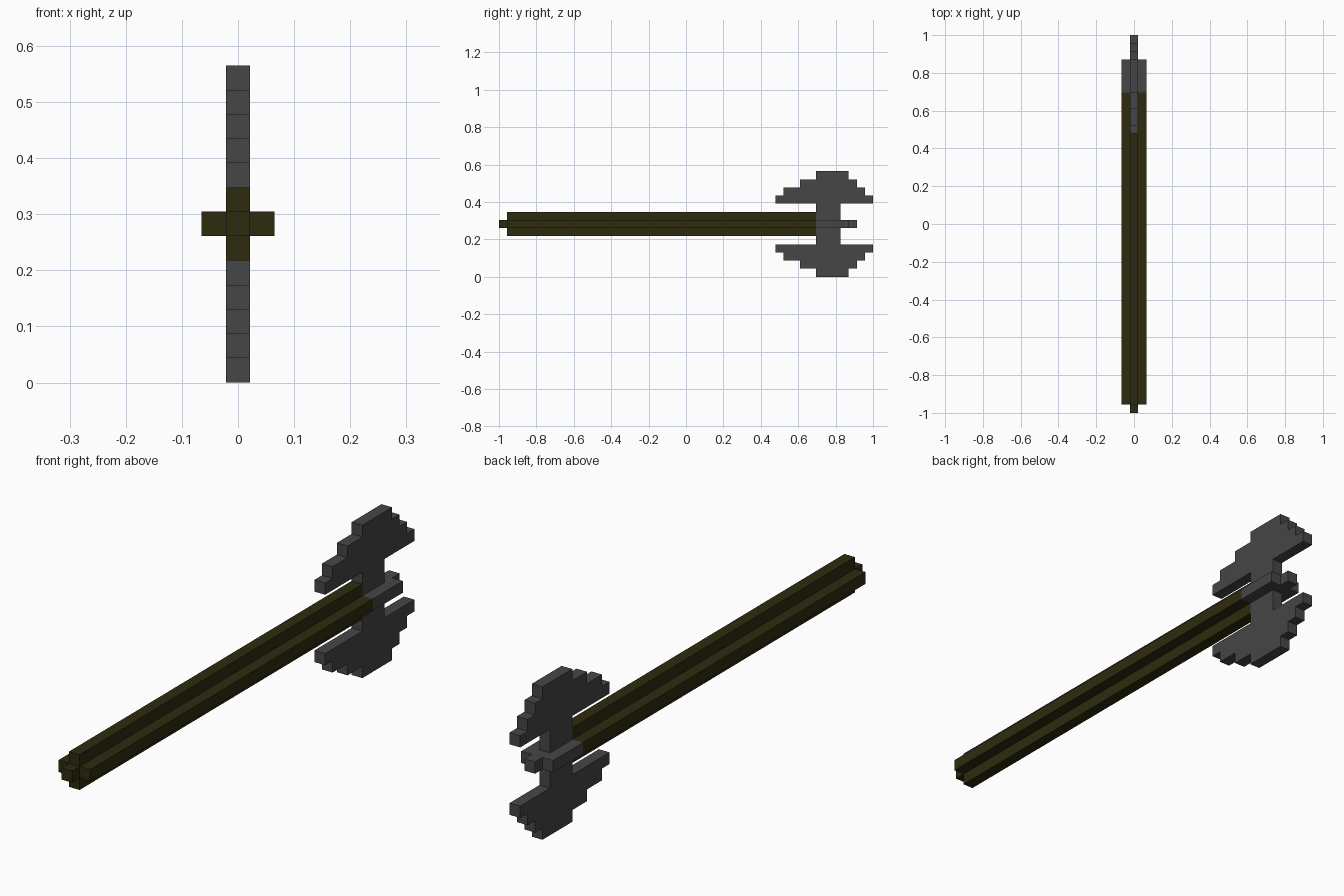
import bpy
import bmesh
from mathutils import Vector

cube = bpy.data.objects.get("Cube")
if cube:
    bpy.data.objects.remove(cube, do_unlink=True)

U = 2 / 46      # size of one block
MID = 6.5       # height of the shaft axis, in blocks


def make_material(name, rgb):
    mat = bpy.data.materials.new(name)
    mat.use_nodes = True
    color = (*rgb, 1)
    mat.diffuse_color = color
    bsdf = next(n for n in mat.node_tree.nodes if n.type == 'BSDF_PRINCIPLED')
    bsdf.inputs["Base Color"].default_value = color
    return mat


WOOD = make_material("dark_wood", (0.027, 0.024, 0.0045))
IRON = make_material("dark_iron", (0.061, 0.061, 0.061))


def prism(name, outline, offset, mat):
    """Extrude a closed outline (points in blocks) along offset."""
    bm = bmesh.new()
    face = bm.faces.new([bm.verts.new(p) for p in outline])
    ext = bmesh.ops.extrude_face_region(bm, geom=[face])
    moved = [v for v in ext["geom"] if isinstance(v, bmesh.types.BMVert)]
    bmesh.ops.translate(bm, verts=moved, vec=Vector(offset))
    bmesh.ops.recalc_face_normals(bm, faces=bm.faces)
    # blocks to model units, centred along y
    for v in bm.verts:
        v.co = Vector((v.co.x * U, v.co.y * U - 1, v.co.z * U))
    mesh = bpy.data.meshes.new(name)
    bm.to_mesh(mesh)
    bm.free()
    mesh.materials.append(mat)
    obj = bpy.data.objects.new(name, mesh)
    bpy.context.collection.objects.link(obj)
    return obj


def box(name, x0, x1, y0, y1, z0, z1, mat):
    outline = [(x0, y0, z0), (x1, y0, z0), (x1, y0, z1), (x0, y0, z1)]
    return prism(name, outline, (0, y1 - y0, 0), mat)


# Handle: plus-shaped shaft with a one-block pommel
quarter = [(1.5, 0.5), (0.5, 0.5), (0.5, 1.5)]
plus = []
for _ in range(4):
    plus += quarter
    quarter = [(-z, x) for x, z in quarter]
prism("handle", [(x, 1, z + MID) for x, z in plus], (0, 38, 0), WOOD)
box("pommel", -0.5, 0.5, 0, 1, 6, 7, WOOD)

# Double axe head: stepped rows (start, end) from the middle row outwards
half = [(39, 44), (39, 42), (39, 42), (34, 46), (35, 45), (37, 44), (39, 43)]
rows = half[:0:-1] + half
back = [(end, z + dz) for z, (_, end) in enumerate(rows) for dz in (0, 1)]
front = [(start, z + dz) for z, (start, _) in enumerate(rows) for dz in (0, 1)]
outline = []
for p in back + front[::-1]:
    # skip repeated points and points along a straight run
    if outline and p == outline[-1]:
        continue
    if len(outline) > 1 and p[0] == outline[-1][0] == outline[-2][0]:
        outline.pop()
    outline.append(p)
prism("axe_head", [(-0.5, y, z) for y, z in outline], (1, 0, 0), IRON)

# Socket lugs on both sides of the head
for side, x in (("right", -1.5), ("left", 0.5)):
    box(side + "_socket_lug", x, x + 1, 39, 43, 6, 7, IRON)
